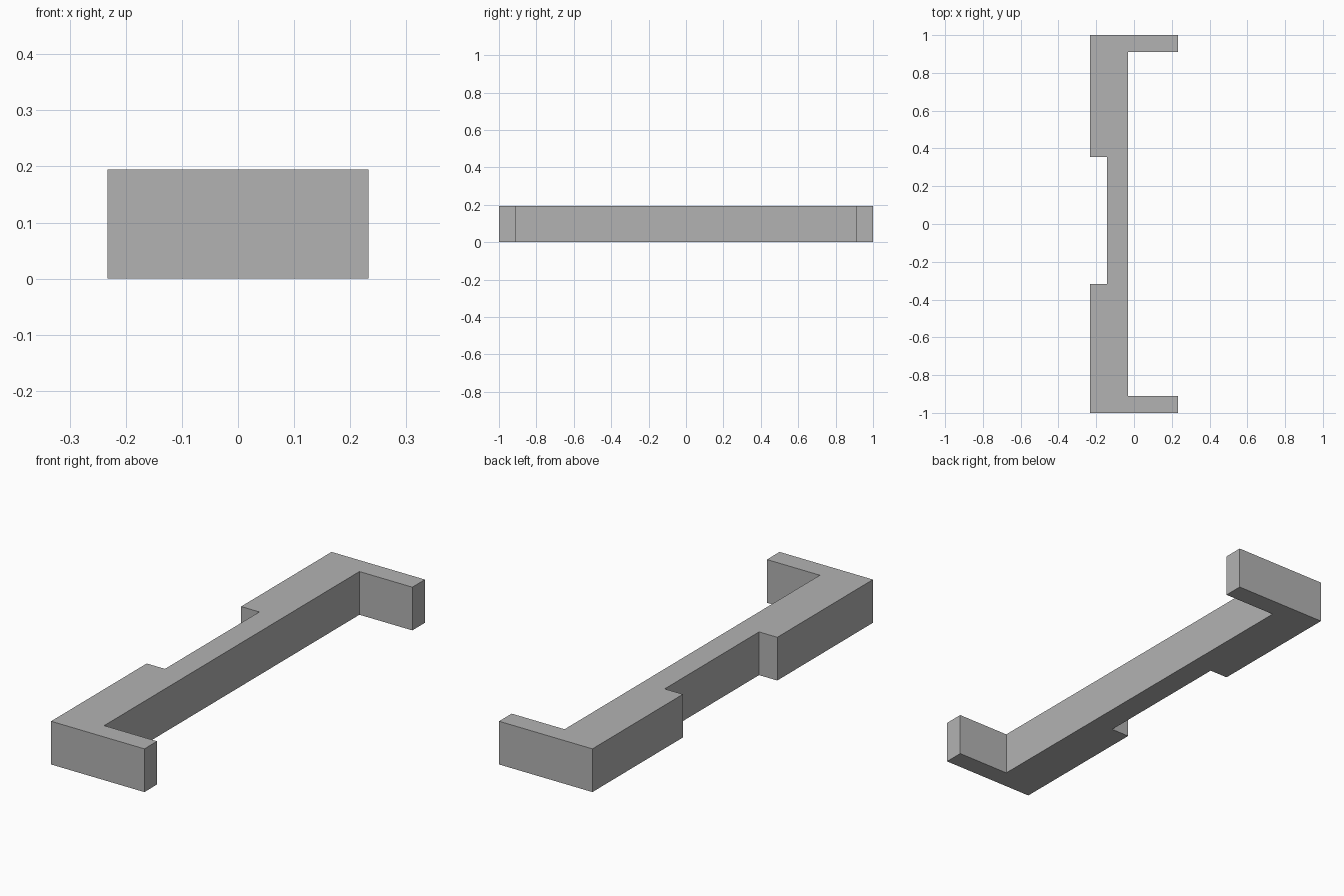
import bpy
import bmesh

cube = bpy.data.objects.get("Cube")
if cube:
    bpy.data.objects.remove(cube, do_unlink=True)

HEIGHT = 0.195

# Plain grey material
grey = bpy.data.materials.new("plain_grey")
grey.use_nodes = True
colour = (0.45, 0.45, 0.45, 1)
grey.diffuse_color = colour
grey.node_tree.nodes["Principled BSDF"].inputs["Base Color"].default_value = colour

# Bracket outline seen from above: long bar, two end prongs, notch in the back
outline = [
    (-0.233, -1), (0.233, -1), (0.233, -0.91), (-0.031, -0.91),
    (-0.031, 0.91), (0.233, 0.91), (0.233, 1), (-0.233, 1),
    (-0.233, 0.355), (-0.142, 0.355), (-0.142, -0.318), (-0.233, -0.318),
]

# Extrude the outline upwards into one solid
bm = bmesh.new()
base = bm.faces.new([bm.verts.new((x, y, 0)) for x, y in outline])
result = bmesh.ops.extrude_face_region(bm, geom=[base], use_keep_orig=True)
top = [v for v in result["geom"] if isinstance(v, bmesh.types.BMVert)]
bmesh.ops.translate(bm, verts=top, vec=(0, 0, HEIGHT))
bmesh.ops.recalc_face_normals(bm, faces=bm.faces)

mesh = bpy.data.meshes.new("notched_bracket")
bm.to_mesh(mesh)
bm.free()
mesh.materials.append(grey)
bracket = bpy.data.objects.new("notched_bracket", mesh)
bpy.context.collection.objects.link(bracket)
